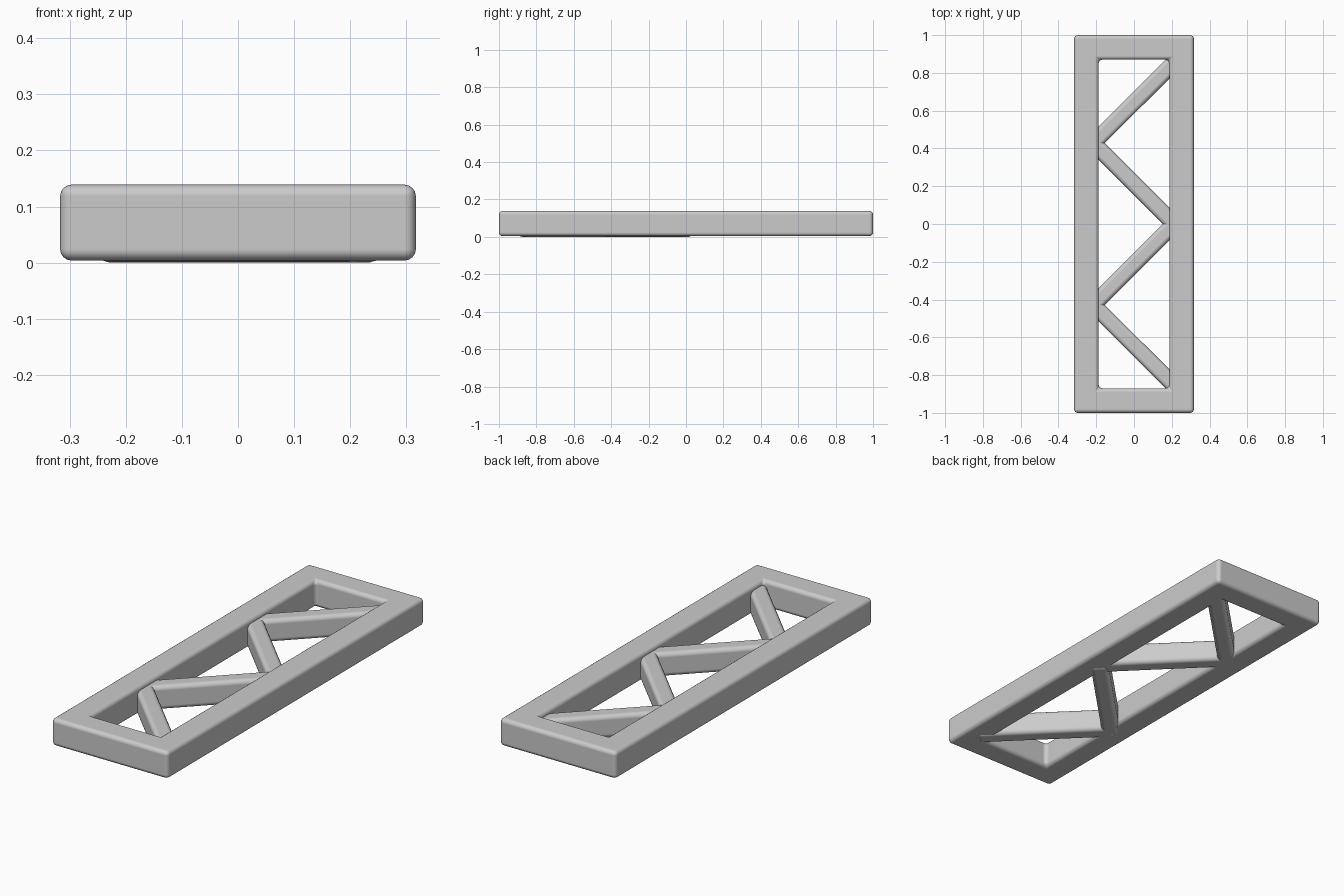
import bpy, bmesh, math
from mathutils import Matrix, Vector

if "Cube" in bpy.data.objects:
    bpy.data.objects.remove(bpy.data.objects["Cube"])


def finish(bm, name, radius):
    """Turn a bmesh into a smooth object with rounded edges."""
    bmesh.ops.recalc_face_normals(bm, faces=bm.faces)
    bmesh.ops.dissolve_limit(bm, angle_limit=0.001, verts=bm.verts, edges=[])
    mesh = bpy.data.meshes.new(name)
    bm.to_mesh(mesh)
    bm.free()
    obj = bpy.data.objects.new(name, mesh)
    bpy.context.collection.objects.link(obj)
    mod = obj.modifiers.new("rounded_edges", "BEVEL")
    mod.width = radius
    mod.segments = 4
    mod.limit_method = "ANGLE"
    mod.angle_limit = math.radians(40)
    mod.harden_normals = True
    for p in mesh.polygons:
        p.use_smooth = True
    return obj


# Outer frame: four mitred sides forming one closed ring
OUT, INN = (0.317, 1.0), (0.187, 0.87)
Z0, Z1 = 0.004, 0.139
SIGNS = [(-1, -1), (1, -1), (1, 1), (-1, 1)]
bm = bmesh.new()
rings = []
for sx, sy in SIGNS:
    section = [(OUT, Z0), (OUT, Z1), (INN, Z1), (INN, Z0)]
    rings.append([bm.verts.new((sx * s[0], sy * s[1], z)) for s, z in section])
for i in range(4):
    a, b = rings[i], rings[(i + 1) % 4]
    for j in range(4):
        k = (j + 1) % 4
        bm.faces.new((a[j], b[j], b[k], a[k]))
mesh = bm
bmesh.ops.recalc_face_normals(mesh, faces=mesh.faces)
finish(mesh, "outer_frame", 0.02)


# Zigzag braces between the long rails
def brace(name, a, b, bottom, top=0.118, width=0.085, extra=0.02):
    a, b = Vector(a), Vector(b)
    d = b - a
    mid = (a + b) / 2
    m = (Matrix.Translation((mid.x, mid.y, (bottom + top) / 2))
         @ Matrix.Rotation(math.atan2(d.y, d.x), 4, "Z")
         @ Matrix.Diagonal((d.length + 2 * extra, width, top - bottom, 1)))
    bm = bmesh.new()
    bmesh.ops.create_cube(bm, size=1, matrix=m)
    finish(bm, name, 0.022)


nodes = [(0.22, -0.862), (-0.215, -0.428), (0.213, 0.0), (-0.215, 0.428), (0.22, 0.862)]
for i in range(4):
    brace(f"diagonal_brace_{i + 1}", nodes[i], nodes[i + 1], 0.0 if i < 2 else 0.005)
